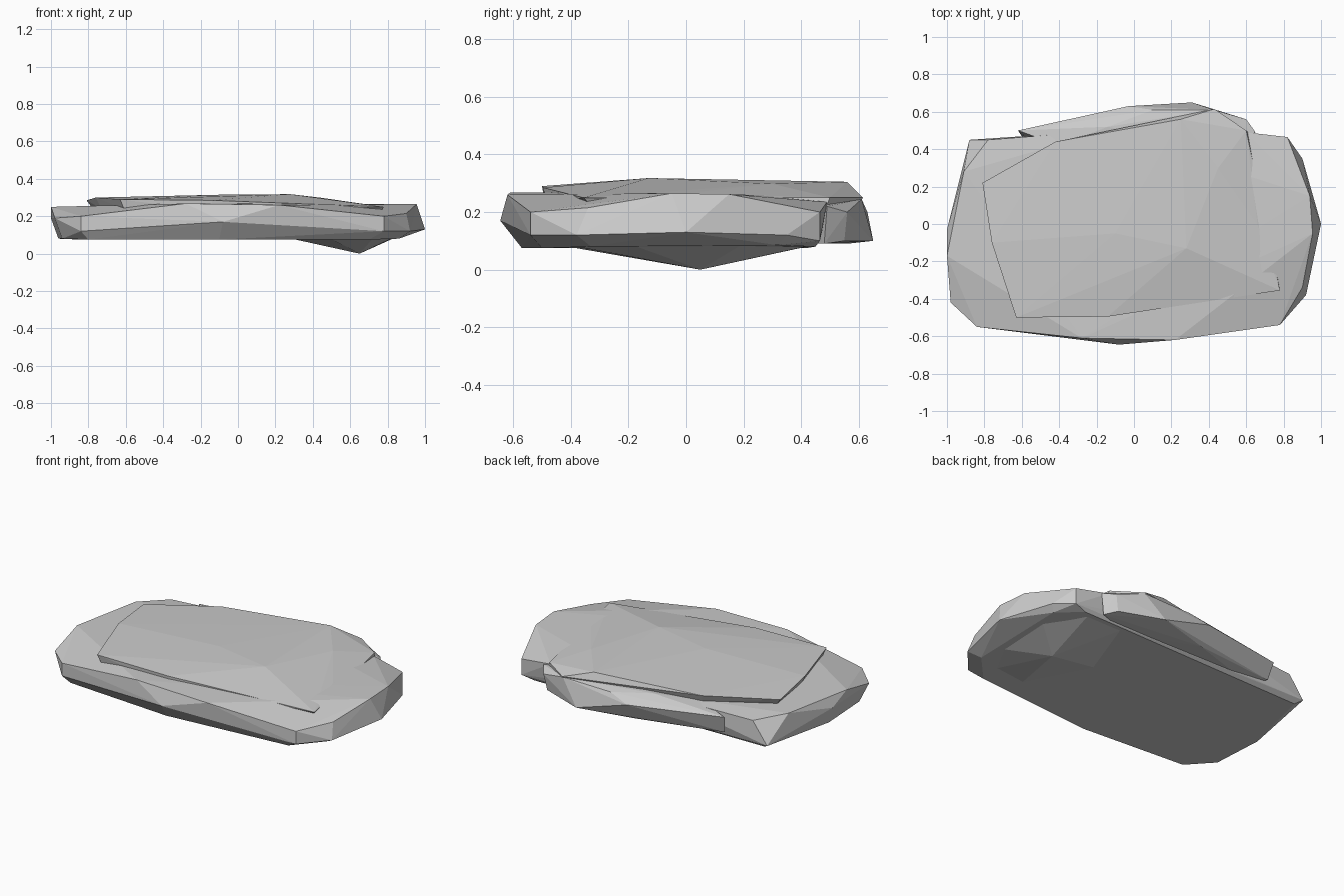
import bpy, bmesh


def rock(name, points):
    """Flat-faced stone slab: the convex hull of a few chisel points."""
    bm = bmesh.new()
    for p in points:
        bm.verts.new(p)
    res = bmesh.ops.convex_hull(bm, input=bm.verts)
    junk = {g for g in res["geom_interior"] + res["geom_unused"]
            if isinstance(g, bmesh.types.BMVert)}
    bmesh.ops.delete(bm, geom=list(junk), context='VERTS')
    bmesh.ops.recalc_face_normals(bm, faces=bm.faces)
    me = bpy.data.meshes.new(name)
    bm.to_mesh(me)
    bm.free()
    ob = bpy.data.objects.new(name, me)
    bpy.context.collection.objects.link(ob)
    return ob


# Main slab: underside, widest band, top rim
rock("base_slab", [
    (-.94, -.38, .08), (-.80, -.52, .075), (-.1, -.57, .075), (.70, -.5, .075),
    (.86, -.33, .08), (.87, .32, .085), (.74, .45, .08), (-.84, .42, .075), (-.96, -.05, .08),
    (-.84, -.55, .12), (-.08, -.645, .17), (.78, -.54, .12), (.92, -.38, .12),
    (1, 0, .13), (.90, .35, .12), (.82, .465, .1), (-.88, .45, .10), (-1, -.03, .19),
    (-.84, -.55, .20), (-.98, -.42, .19), (-1, -.17, .25), (-.91, .28, .25),
    (-.78, .45, .235), (-.28, -.61, .268), (.22, -.62, .26), (.78, -.54, .20),
    (.90, -.34, .215), (.955, -.05, .265), (.94, .15, .262), (.82, .465, .2),
    (.60, .49, .235), (-.14, .50, .25)])

# Layered top plate, dipping into the slab on the right
rock("top_plate", [
    (-.81, .22, .285), (-.63, -.50, .29), (-.76, -.10, .30), (-.42, .44, .29),
    (-.14, -.495, .285), (.78, -.355, .25), (.28, -.13, .318), (-.10, -.05, .315),
    (.25, .56, .305), (.43, .615, .25), (.60, .50, .25), (.66, .0, .265), (.45, .3, .298),
    (-.78, .21, .245), (-.61, -.49, .24), (-.73, -.10, .24), (-.41, .42, .24),
    (-.14, -.49, .23), (.76, -.33, .22), (.43, .58, .2), (.62, .48, .2)])

# Bulging back layer
rock("back_layer", [
    (-.62, .50, .23), (-.60, .47, .12), (-.33, .54, .20), (-.03, .63, .20),
    (-.14, .52, .26), (.10, .61, .24), (.43, .61, .245), (.31, .65, .10),
    (.60, .56, .20), (.58, .55, .10), (.65, .49, .22), (.63, .48, .09),
    (-.03, .56, .09), (-.50, .40, .10), (.40, .40, .09), (-.40, .42, .25), (.40, .40, .26)])

# Shallow point underneath that touches the ground
rock("under_point", [
    (.65, .05, 0), (.30, .0, .077), (.50, -.40, .078), (.72, -.38, .08),
    (.84, -.2, .09), (.85, .2, .09), (.70, .44, .085), (.45, .42, .08)])
